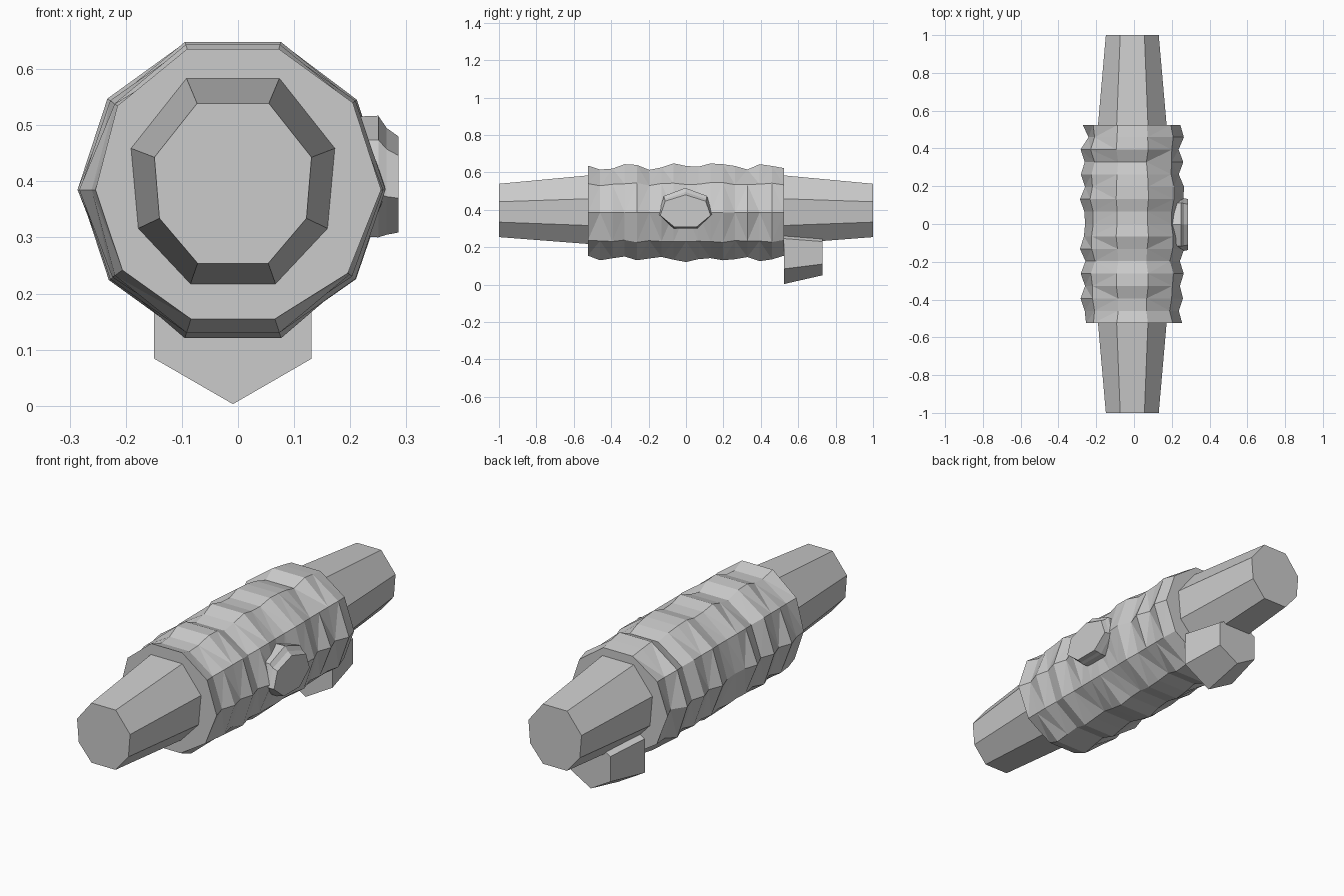
import bpy, bmesh, math

if "Cube" in bpy.data.objects:
    bpy.data.objects.remove(bpy.data.objects["Cube"])

grey = bpy.data.materials.new("plain grey")
grey.diffuse_color = (0.6, 0.6, 0.6, 1)
grey.use_nodes = True
grey.node_tree.nodes["Principled BSDF"].inputs["Base Color"].default_value = grey.diffuse_color
CX = -0.009


def loft(name, rings, triangulate=False):
    """Skin a list of equal-sized point rings and close both ends."""
    bm = bmesh.new()
    vs = [[bm.verts.new(p) for p in r] for r in rings]
    n = len(vs[0])
    sides = []
    for a, b in zip(vs, vs[1:]):
        for i in range(n):
            k = (i + 1) % n
            sides.append(bm.faces.new((a[i], a[k], b[k], b[i])))
    bm.faces.new(vs[0])
    bm.faces.new(vs[-1])
    if triangulate:
        bmesh.ops.triangulate(bm, faces=sides)
    bmesh.ops.recalc_face_normals(bm, faces=bm.faces)
    mesh = bpy.data.meshes.new(name)
    bm.to_mesh(mesh)
    bm.free()
    mesh.materials.append(grey)
    ob = bpy.data.objects.new(name, mesh)
    bpy.context.collection.objects.link(ob)
    return ob


# Rippled ten-sided body: radius (in thousandths) along each of four directions
top = [264, 242, 247, 272, 268, 240, 254, 277, 262, 258, 276, 272, 262, 242, 272, 262, 250]
left = [245, 252, 274, 250, 273, 248, 277, 256, 250, 254, 277, 250, 272, 252, 274, 232, 262]
bottom = [242, 268, 257, 247, 268, 258, 249, 265, 278, 262, 256, 268, 262, 250, 273, 263, 242]
right = [264, 246, 268, 252, 272, 252, 275, 258, 250, 258, 270, 274, 246, 270, 245, 273, 254]


def body_radius(j, i):
    """Decagon corner radius: sides keep their own ripple, others blend up or down."""
    if i in (0, 5):
        return (right if i == 0 else left)[j] / 1000
    side = right if i in (1, 2, 8, 9) else left
    main = top if i < 5 else bottom
    w = 1.0 if i in (2, 3, 7, 8) else 0.5
    return (w * main[j] + (1 - w) * side[j]) / 1000


rings = []
for j in range(17):
    y = -0.525 + 1.05 * j / 16
    rings.append([(CX + body_radius(j, i) * math.cos(i * math.pi / 5), y,
                   0.385 + body_radius(j, i) * math.sin(i * math.pi / 5))
                  for i in range(10)])
loft("rippled_body", rings, True)

# Tapered eight-sided ends, from mirrored half profiles
base = [(0.083, 0.584), (0.182, 0.459), (0.169, 0.316), (0.076, 0.217)]
tip = [(0.064, 0.539), (0.140, 0.443), (0.131, 0.334), (0.063, 0.254)]


def octagon(half, y):
    return [(CX + x, y, z) for x, z in half] + [(CX - x, y, z) for x, z in reversed(half)]


for name, s in (("front_end", -1), ("back_end", 1)):
    loft(name, [octagon(base, s * 0.52), octagon(tip, s)])


# Hexagonal block under the back end
def hexagon(y, r, z):
    return [(CX + r * math.sin(k * math.pi / 3), y, z + r * math.cos(k * math.pi / 3))
            for k in range(6)]


loft("under_block", [hexagon(0.524, 0.162, 0.165), hexagon(0.73, 0.120, 0.170)])

# Seven-sided boss on the right side
boss = []
for x, ry, rz, z in ((0.20, 0.143, 0.112, 0.403), (0.25, 0.147, 0.114, 0.403),
                     (0.265, 0.143, 0.100, 0.395), (0.286, 0.138, 0.090, 0.390)):
    boss.append([(x, -0.003 + ry * math.sin(k * math.tau / 7), z + rz * math.cos(k * math.tau / 7))
                 for k in range(7)])
loft("side_boss", boss)
